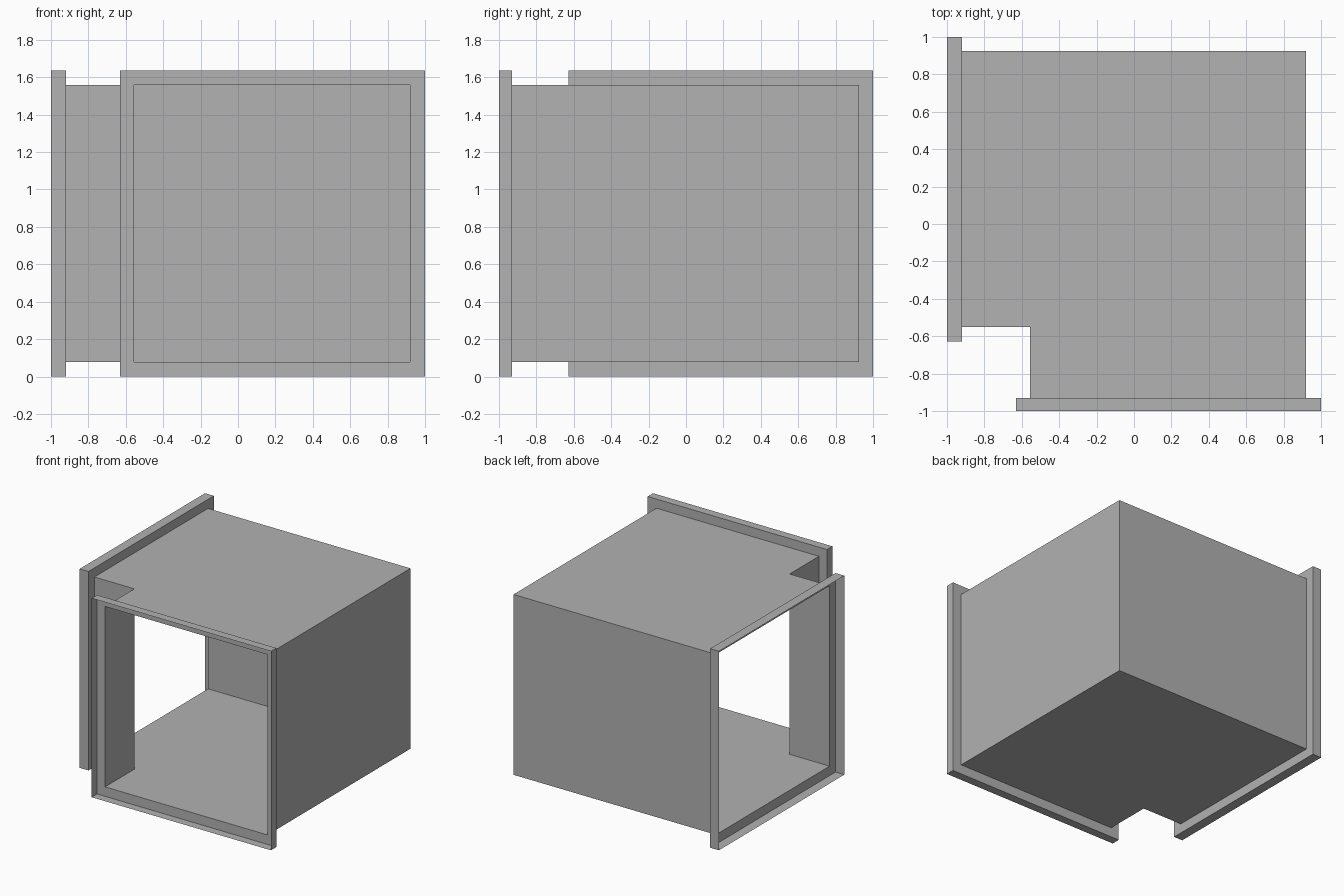
import bpy, bmesh

cube = bpy.data.objects.get("Cube")
if cube:
    bpy.data.objects.remove(cube, do_unlink=True)

# Sheet metal colour
metal = bpy.data.materials.new("grey_sheet_metal")
metal.use_nodes = True
GREY = (0.445, 0.445, 0.445, 1)
metal.diffuse_color = GREY
metal.node_tree.nodes["Principled BSDF"].inputs["Base Color"].default_value = GREY

# Duct wall heights and collar heights
BOTTOM, TOP = 0.078, 1.56
RIM_BOTTOM, RIM_TOP = 0.0, 1.635


def finish(name, bm):
    mesh = bpy.data.meshes.new(name)
    bm.to_mesh(mesh)
    bm.free()
    mesh.materials.append(metal)
    obj = bpy.data.objects.new(name, mesh)
    bpy.context.collection.objects.link(obj)
    return obj


def duct_body(plan, open_sides):
    """Thin-walled elbow: floor, ceiling and walls, except at the mouths."""
    bm = bmesh.new()
    low = [bm.verts.new((x, y, BOTTOM)) for x, y in plan]
    high = [bm.verts.new((x, y, TOP)) for x, y in plan]
    bm.faces.new(low[::-1])
    bm.faces.new(high)
    for i in range(len(plan)):
        j = (i + 1) % len(plan)
        if i not in open_sides:
            bm.faces.new((low[i], low[j], high[j], high[i]))
    return finish("duct_body", bm)


def collar(name, inner, outer, root, tip, sideways=False):
    """Stepped socket: a flat ring out from the walls, then a lip forward."""
    bm = bmesh.new()
    loops = []
    for (u0, u1), z0, z1, d in ((inner, BOTTOM, TOP, root),
                                (outer, RIM_BOTTOM, RIM_TOP, root),
                                (outer, RIM_BOTTOM, RIM_TOP, tip)):
        corners = ((u0, z0), (u1, z0), (u1, z1), (u0, z1))
        loops.append([bm.verts.new((d, u, z) if sideways else (u, d, z))
                      for u, z in corners])
    for a, b in zip(loops, loops[1:]):
        for i in range(4):
            j = (i + 1) % 4
            bm.faces.new((a[i], a[j], b[j], b[i]))
    if sideways:
        bmesh.ops.reverse_faces(bm, faces=bm.faces[:])
    return finish(name, bm)


# Elbow plan, counter-clockwise; the front and side mouths stay open
PLAN = [(-0.557, -0.93), (0.92, -0.93), (0.92, 0.925),
        (-0.92, 0.925), (-0.92, -0.55), (-0.557, -0.55)]
duct_body(PLAN, open_sides={0, 3})

# Collars around the two mouths
collar("front_collar", (-0.557, 0.92), (-0.63, 1.0), -0.93, -1.0)
collar("side_collar", (-0.55, 0.925), (-0.627, 1.0), -0.92, -1.0, sideways=True)
